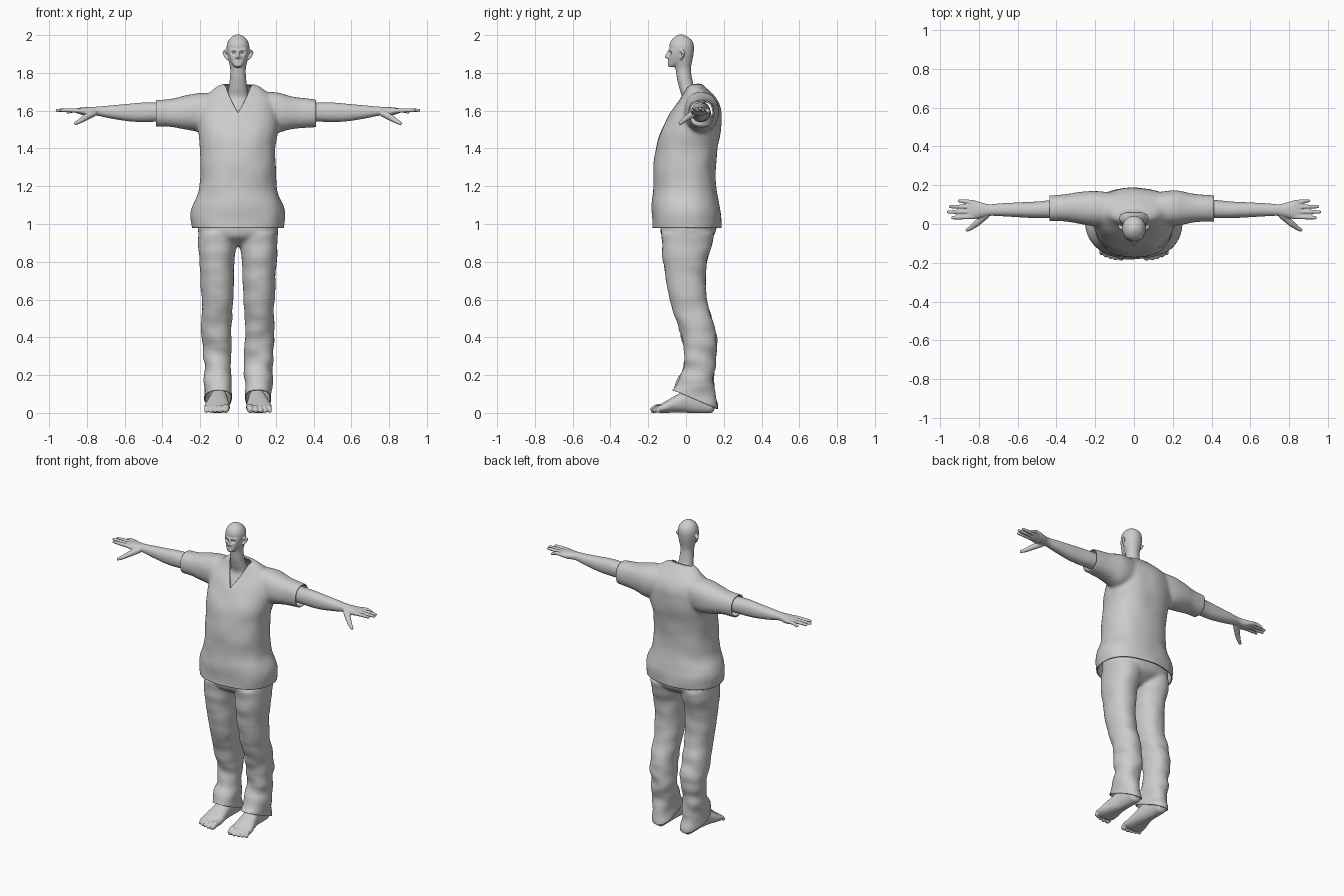
import bpy, bmesh, math
from mathutils import Vector, noise

if "Cube" in bpy.data.objects:
    bpy.data.objects.remove(bpy.data.objects["Cube"])


def loft(bm, axis, rings, power=2.2, seg=40, sub=4):
    """Smooth closed loft; each ring = (position, min a, max a, min b, max b)."""
    def spline(i, t):
        p = [rings[min(max(k, 0), len(rings) - 1)] for k in (i - 1, i, i + 1, i + 2)]
        return [0.5 * (2 * b + (c - a) * t + (2 * a - 5 * b + 4 * c - d) * t * t
                       + (3 * b - a - 3 * c + d) * t ** 3) for a, b, c, d in zip(*p)]
    rows = [spline(i, s / sub) for i in range(len(rings) - 1) for s in range(sub)]
    rows.append(rings[-1])
    loops = []
    for p, a0, a1, b0, b1 in rows:
        loop = []
        for k in range(seg):
            c, s = math.cos(math.tau * k / seg), math.sin(math.tau * k / seg)
            a = (a0 + a1) / 2 + (a1 - a0) / 2 * math.copysign(abs(c) ** (2 / power), c)
            b = (b0 + b1) / 2 + (b1 - b0) / 2 * math.copysign(abs(s) ** (2 / power), s)
            loop.append(bm.verts.new({'x': (p, a, b), 'y': (a, p, b), 'z': (a, b, p)}[axis]))
        loops.append(loop)
    for l0, l1 in zip(loops, loops[1:]):
        for k in range(seg):
            bm.faces.new((l0[k], l0[k - 1], l1[k - 1], l1[k]))
    bm.faces.new(loops[0])
    bm.faces.new(loops[-1][::-1])
    bmesh.ops.recalc_face_normals(bm, faces=bm.faces)


def chain(bm, pts, flat=1.0):
    """Row of overlapping balls along (x, y, z, radius) points, fused by the remesh."""
    for p, q in zip(pts, pts[1:]):
        n = max(2, int((Vector(p[:3]) - Vector(q[:3])).length / (0.4 * min(p[3], q[3]))))
        for i in range(n + 1):
            v = Vector(p).lerp(Vector(q), i / n)
            r = bmesh.ops.create_icosphere(bm, subdivisions=2, radius=v[3])
            for w in r['verts']:
                w.co = Vector((w.co.x, w.co.y, w.co.z * flat)) + Vector(v[:3])


def fuse(name, bm, voxel, smooth):
    """Mirror in x, fuse the parts into one skin and smooth it."""
    me = bpy.data.meshes.new(name)
    bm.to_mesh(me)
    bm.free()
    ob = bpy.data.objects.new(name, me)
    bpy.context.collection.objects.link(ob)
    bpy.context.view_layer.objects.active = ob
    ob.modifiers.new("mirror", 'MIRROR')
    m = ob.modifiers.new("fuse", 'REMESH')
    m.mode, m.voxel_size, m.use_smooth_shade = 'VOXEL', voxel, True
    m = ob.modifiers.new("smooth", 'SMOOTH')
    m.factor, m.iterations = 0.5, smooth
    for n in ("mirror", "fuse", "smooth"):
        bpy.ops.object.modifier_apply(modifier=n)
    return ob


def edit(ob, fn):
    bm = bmesh.new()
    bm.from_mesh(ob.data)
    bm.normal_update()
    fn(bm)
    for f in bm.faces:
        f.smooth = True
    bm.to_mesh(ob.data)
    bm.free()


def cut(bm, co, no, clear=True):
    bmesh.ops.bisect_plane(bm, geom=bm.verts[:] + bm.edges[:] + bm.faces[:], dist=1e-5,
                           plane_co=co, plane_no=no, clear_outer=clear)


def wrinkle(bm, amp, scale):
    for v in bm.verts:
        v.co += v.normal * amp * noise.noise(Vector(v.co) * scale)


def thicken(ob, t):
    m = ob.modifiers.new("cloth", 'SOLIDIFY')
    m.thickness, m.offset = t, -1


# shirt: torso and sleeves
bm = bmesh.new()
torso = [(.95, .24, -.18, .185), (1.04, .252, -.18, .187), (1.1, .24, -.18, .177),
         (1.18, .208, -.175, .163), (1.3, .2, -.17, .16), (1.4, .2, -.16, .17),
         (1.48, .212, -.138, .183), (1.55, .215, -.105, .188), (1.61, .21, -.07, .182),
         (1.66, .19, -.035, .16), (1.70, .15, -.01, .128), (1.725, .12, 0, .1), (1.74, .09, .01, .085)]
loft(bm, 'z', [(z, -w, w, f, b) for z, w, f, b in torso], 2.25)
loft(bm, 'x', [(.1, -.01, .16, 1.5, 1.695), (.2, -.01, .17, 1.485, 1.697), (.27, 0, .165, 1.5, 1.682),
               (.34, .01, .155, 1.512, 1.667), (.42, .012, .147, 1.514, 1.658), (.47, .012, .145, 1.515, 1.655)])
shirt = fuse("shirt", bm, .01, 8)


def trim_shirt(bm):
    wrinkle(bm, .006, 9)
    cut(bm, (0, 0, .98), (0, 0, -1))
    cut(bm, (.412, 0, 0), (1, 0, 0))
    cut(bm, (-.435, 0, 0), (-1, 0, 0))
    # V neck opening, a convex outline seen from above
    half = [(0, -.085), (.053, -.012), (.075, .022), (.07, .045), (.04, .058)]
    poly = half + [(-x, y) for x, y in half[:0:-1]]
    planes = []
    for (x0, y0), (x1, y1) in zip(poly, poly[1:] + poly[:1]):
        planes.append((Vector((x0, y0, 0)), Vector((y1 - y0, x0 - x1, 0)).normalized()))
    for co, no in planes:
        near = [f for f in bm.faces if f.calc_center_median().z > 1.52 and abs(f.calc_center_median().x) < .12]
        geom = set(near)
        for f in near:
            geom.update(f.edges)
            geom.update(f.verts)
        bmesh.ops.bisect_plane(bm, geom=list(geom), dist=1e-5, plane_co=co, plane_no=no)
    gone = [f for f in bm.faces if f.calc_center_median().z > 1.52
            and all((f.calc_center_median() - co).dot(no) < 0 for co, no in planes)]
    bmesh.ops.delete(bm, geom=gone, context='FACES')


edit(shirt, trim_shirt)
thicken(shirt, .007)

# trousers: pelvis and legs
bm = bmesh.new()
loft(bm, 'z', [(.885, -.08, .08, -.06, .06), (.93, -.2, .2, -.125, .14),
               (1.0, -.213, .213, -.14, .165), (1.08, -.2, .2, -.14, .15)], 2.4)
leg = [(.95, .107, .105, -.13, .15), (.88, .11, .1, -.128, .135), (.8, .112, .093, -.12, .11),
       (.7, .111, .087, -.105, .105), (.6, .11, .083, -.085, .112), (.5, .112, .08, -.055, .137),
       (.4, .113, .079, -.025, .162), (.3, .111, .075, -.005, .158), (.2, .108, .071, -.028, .15),
       (.12, .106, .071, -.075, .152), (.05, .106, .072, -.095, .162), (-.04, .106, .072, -.1, .166)]
loft(bm, 'z', [(z, c - r, c + r, f, b) for z, c, r, f, b in leg])
trousers = fuse("trousers", bm, .009, 6)


def trim_trousers(bm):
    for v in bm.verts:  # folds, stronger below the knee
        k = .006 + .008 * max(0, min(1, (.6 - v.co.z) / .3))
        v.co += v.normal * k * noise.noise(Vector((v.co.x * 9, v.co.y * 7, v.co.z * 14)))
    cut(bm, (0, -.08, .125), (0, -.42, -1))
    cut(bm, (0, 0, 1.06), (0, 0, 1))


edit(trousers, trim_trousers)
thicken(trousers, .006)

# arms and hands
bm = bmesh.new()
loft(bm, 'x', [(.3, .03, .13, 1.54, 1.645), (.41, .03, .125, 1.542, 1.643), (.5, .03, .116, 1.54, 1.643),
               (.58, .034, .112, 1.544, 1.636), (.68, .04, .107, 1.56, 1.627), (.75, .042, .102, 1.574, 1.621),
               (.8, .03, .115, 1.572, 1.619), (.84, .024, .125, 1.582, 1.615), (.86, .032, .118, 1.59, 1.61)])
for y0, y1, tip in ((.037, .032, .945), (.063, .062, .967), (.088, .09, .958), (.112, .12, .91)):
    zt = 1.602 - (y1 > .1) * .01
    chain(bm, [(.83, y0, 1.6, .013), (.89 if tip > .92 else .87, (y0 + y1) / 2, 1.602, .0115), (tip - .009, y1, zt, .009)])
chain(bm, [(.765, .045, 1.588, .02), (.81, .004, 1.562, .017), (.838, -.018, 1.544, .013), (.86, -.031, 1.533, .01)])
fuse("arms", bm, .0045, 3)

# feet and toes
bm = bmesh.new()
loft(bm, 'y', [(.15, .08, .12, .015, .05), (.135, .064, .136, 0, .08), (.08, .06, .142, -.002, .12),
               (.02, .055, .148, 0, .128), (-.05, .048, .165, .002, .095), (-.1, .043, .178, 0, .066),
               (-.135, .046, .176, 0, .045), (-.15, .06, .16, .006, .032)])
loft(bm, 'z', [(.05, .07, .13, .03, .13), (.12, .065, .135, .02, .12), (.22, .06, .145, .03, .13)])
for x, tip, r in ((.06, -.178, .019), (.09, -.18, .0135), (.116, -.174, .0125), (.14, -.166, .012), (.163, -.155, .012)):
    chain(bm, [(x, -.115, .03, r), (x + .003, (tip - .115) / 2 - .003, .03, r), (x + .005, tip + r * .4, r * .95, r)])
fuse("feet", bm, .0045, 3)

# head, neck and upper chest
bm = bmesh.new()
skull = [(1.47, .14, -.1, .14), (1.55, .13, -.078, .14), (1.62, .1, -.046, .12), (1.67, .062, -.024, .075),
         (1.72, .049, -.036, .046), (1.77, .043, -.048, .032), (1.82, .041, -.055, .026), (1.86, .049, -.065, .032),
         (1.9, .057, -.08, .04), (1.94, .06, -.088, .042), (1.97, .051, -.079, .033),
         (1.99, .034, -.06, .01), (2.003, .01, -.038, -.014)]
loft(bm, 'z', [(z, -w, w, f, b) for z, w, f, b in skull], 2.1)
loft(bm, 'z', [(1.83, -.014, .014, -.088, -.06), (1.84, -.026, .026, -.096, -.03), (1.865, -.041, .041, -.093, 0),
               (1.89, -.049, .049, -.091, 0), (1.92, -.054, .054, -.089, 0), (1.95, -.05, .05, -.08, 0)], 2.3)
chain(bm, [(0, -.087, 1.916, .007), (0, -.097, 1.9, .008), (0, -.105, 1.886, .0085)])   # nose
chain(bm, [(.0, -.096, 1.882, .008), (.01, -.093, 1.882, .007)])
chain(bm, [(.012, -.088, 1.92, .006), (.035, -.076, 1.922, .006)])                      # brow
for z in (1.857, 1.864):                                                                # lips
    chain(bm, [(0, -.092, z, .0048), (.015, -.086, 1.8605, .004)], .8)
chain(bm, [(.056, -.028, 1.875, .007), (.067, -.018, 1.89, .008), (.074, -.012, 1.908, .009),
           (.066, -.022, 1.918, .007), (.058, -.03, 1.912, .006)])                      # ear
head = fuse("head_and_neck", bm, .004, 3)


def eye_sockets(bm):
    for v in bm.verts:
        d = math.hypot((abs(v.co.x) - .022) / 1.4, v.co.z - 1.906)
        if v.co.y < -.04 and d < .015:
            v.co.y += .011 * (1 - (d / .015) ** 2) ** 2


edit(head, eye_sockets)

# eyes
for side in (-1, 1):
    bpy.ops.mesh.primitive_uv_sphere_add(segments=20, ring_count=12, radius=.01, location=(side * .022, -.069, 1.906))
    eye = bpy.context.object
    eye.name = "eye_right" if side < 0 else "eye_left"
    bpy.ops.object.shade_smooth()
